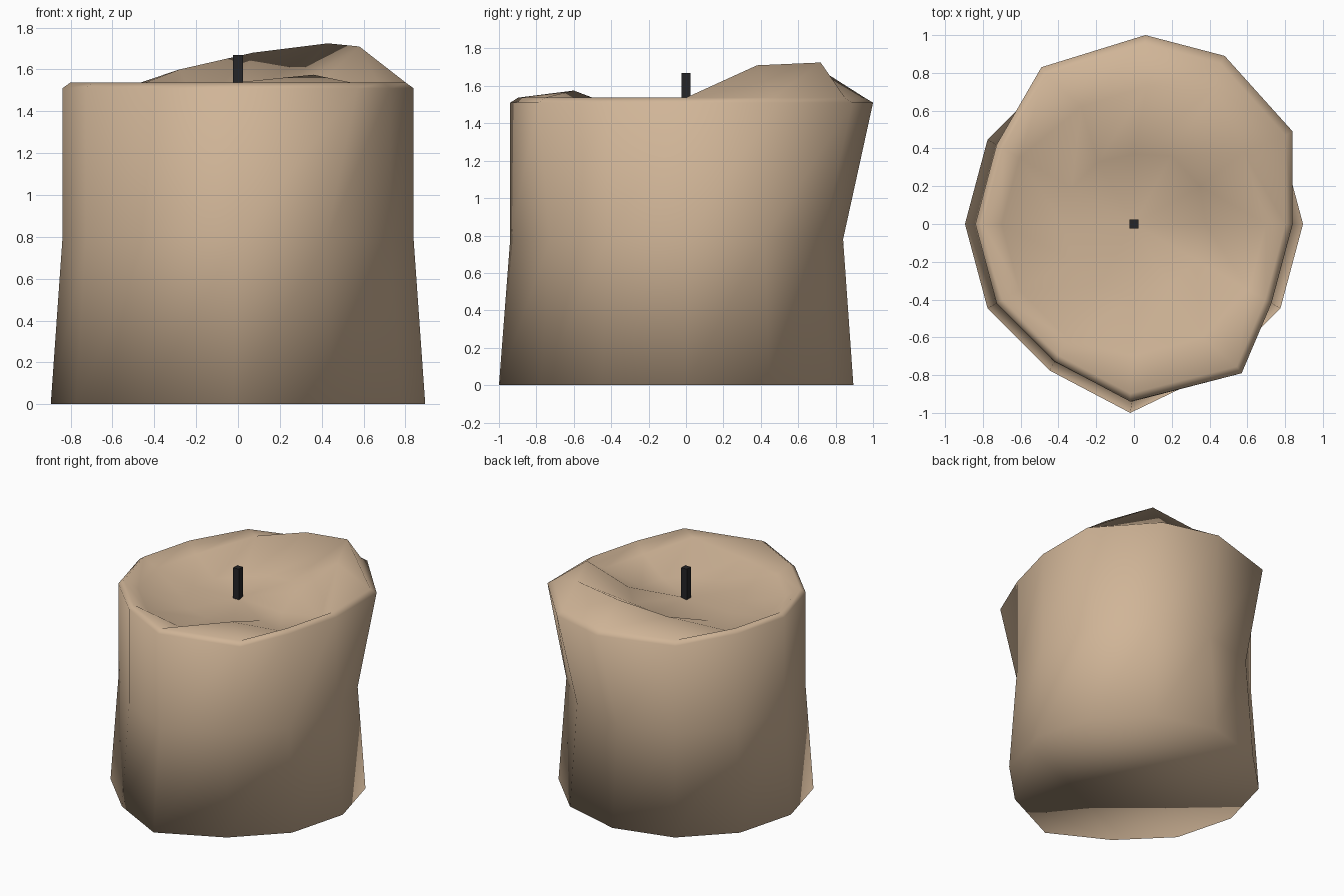
import bpy, bmesh, math

if "Cube" in bpy.data.objects:
    bpy.data.objects.remove(bpy.data.objects["Cube"])

N = 12


def material(name, rgb):
    m = bpy.data.materials.new(name)
    m.diffuse_color = (*rgb, 1.0)
    m.use_nodes = True
    m.node_tree.nodes["Principled BSDF"].inputs["Base Color"].default_value = m.diffuse_color
    return m


def make_object(name, bm, mat, smooth):
    bmesh.ops.recalc_face_normals(bm, faces=bm.faces[:])
    for f in bm.faces:
        f.smooth = smooth
    me = bpy.data.meshes.new(name)
    bm.to_mesh(me)
    bm.free()
    me.materials.append(mat)
    ob = bpy.data.objects.new(name, me)
    bpy.context.collection.objects.link(ob)
    return ob


def ring(radius, z, moved={}):
    """Twelve-sided ring; 'moved' replaces the points the wax has pushed out."""
    pts = []
    for i in range(N):
        a = 2 * math.pi * i / N
        pts.append(moved.get(i, (radius * math.cos(a), radius * math.sin(a), z)))
    return pts


tan_wax = material("tan wax", (0.63, 0.46, 0.31))
black_wick = material("black wick", (0.018, 0.018, 0.02))

# Candle body: lumpy rings from the base up, over the rim and into the dish
top = ring(0.84, 1.51, {1: (0.84, 0.49, 1.51), 2: (0.48, 0.89, 1.51),
                        3: (0.06, 1.0, 1.51), 4: (-0.49, 0.83, 1.51),
                        9: (-0.02, -0.94, 1.51), 10: (0.57, -0.79, 1.51)})
rings = [
    ring(0.895, 0.0, {9: (-0.02, -1.0, 0.0)}),
    ring(0.84, 0.78, {9: (-0.01, -0.94, 0.78)}),
    top,
    [(x * 0.955, y * 0.955, 1.537) for x, y, z in top],
    # melted crest, high at the back right, one small lump at the front
    ring(0.70, 1.475, {1: (0.58, 0.38, 1.71), 2: (0.43, 0.72, 1.725),
                       3: (0.07, 0.73, 1.68), 4: (-0.28, 0.62, 1.60),
                       10: (0.36, -0.60, 1.575)}),
    # dish floor, with a ridge running in from the crest
    ring(0.38, 1.42, {1: (0.35, 0.20, 1.50), 2: (0.20, 0.36, 1.48),
                      3: (0.0, 0.37, 1.46)}),
]
bm = bmesh.new()
loops = [[bm.verts.new(p) for p in r] for r in rings]
for lo, hi in zip(loops, loops[1:]):
    for i in range(N):
        j = (i + 1) % N
        bm.faces.new((lo[i], lo[j], hi[j], hi[i]))
bm.faces.new(loops[0][::-1])
centre = bm.verts.new((0, 0, 1.435))
for i in range(N):
    bm.faces.new((loops[-1][i], loops[-1][(i + 1) % N], centre))
make_object("candle_body", bm, tan_wax, True)

# Wick: thin square post standing in the dish
bm = bmesh.new()
bmesh.ops.create_cube(bm, size=1.0)
for v in bm.verts:
    v.co = (v.co.x * 0.048, v.co.y * 0.048, 1.55 + v.co.z * 0.24)
make_object("wick", bm, black_wick, False)
